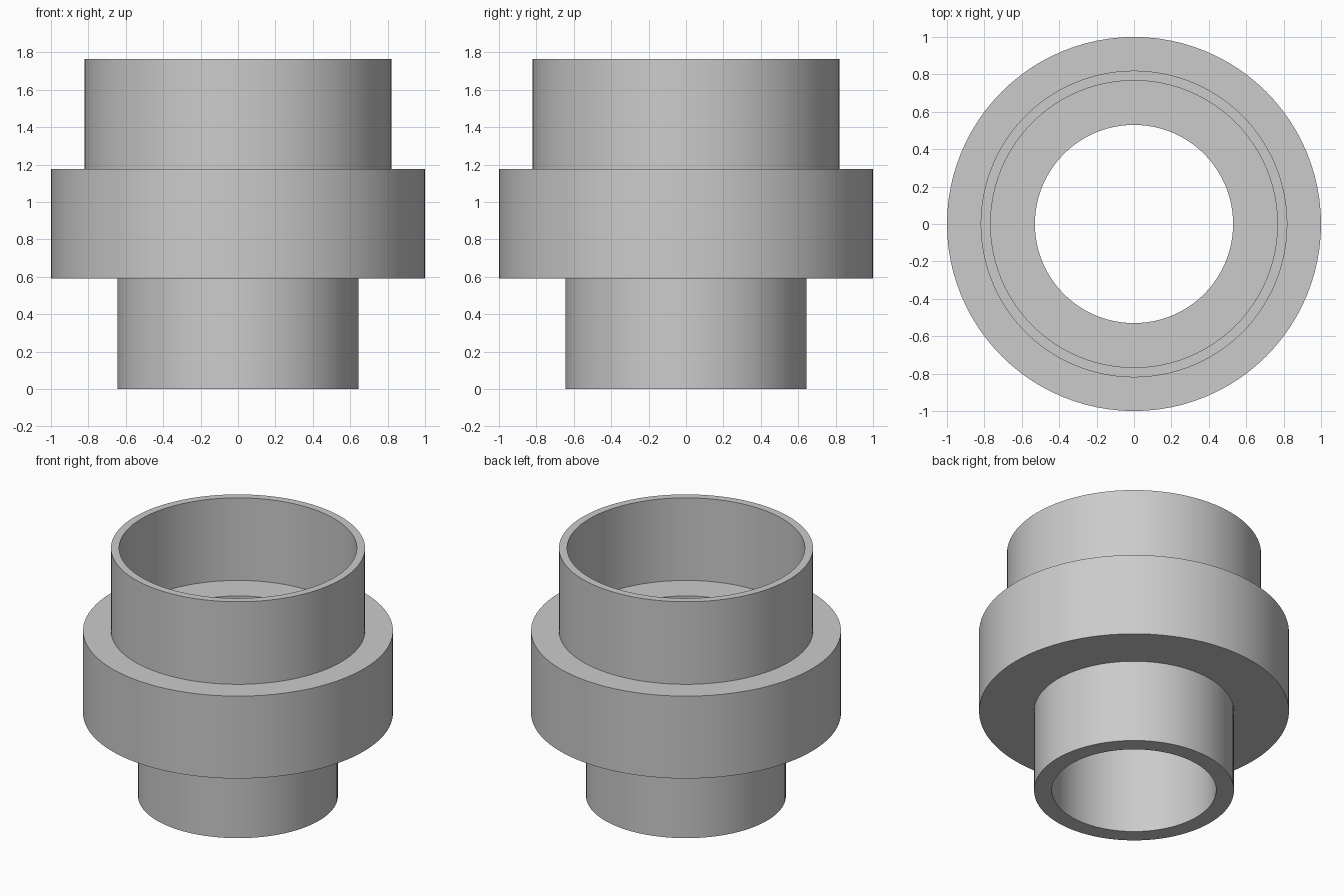
import bpy, bmesh, math
from mathutils import Matrix, Vector

cube = bpy.data.objects.get("Cube")
if cube:
    bpy.data.objects.remove(cube, do_unlink=True)

SEGMENTS = 96
BORE, SOCKET = 0.53, 0.767            # inner radii
SPIGOT, COLLAR, CUP = 0.645, 1.0, 0.82  # outer radii
Z_COLLAR, Z_SHELF, Z_RIM = 0.59, 1.177, 1.765

grey = bpy.data.materials.new("light grey")
grey.use_nodes = True
colour = (0.6, 0.6, 0.6, 1)
grey.diffuse_color = colour
grey.node_tree.nodes["Principled BSDF"].inputs["Base Color"].default_value = colour


def lathe(name, profile):
    """Revolve a closed (radius, height) profile around the z axis."""
    bm = bmesh.new()
    verts = [bm.verts.new((r, 0, z)) for r, z in profile]
    edges = [bm.edges.new((a, b)) for a, b in zip(verts, verts[1:] + verts[:1])]
    bmesh.ops.spin(bm, geom=verts + edges, cent=(0, 0, 0), axis=(0, 0, 1),
                   angle=math.tau, steps=SEGMENTS, use_merge=True)
    bmesh.ops.remove_doubles(bm, verts=bm.verts, dist=1e-5)
    bmesh.ops.recalc_face_normals(bm, faces=bm.faces)
    mesh = bpy.data.meshes.new(name)
    bm.to_mesh(mesh)
    bm.free()
    mesh.materials.append(grey)
    obj = bpy.data.objects.new(name, mesh)
    bpy.context.collection.objects.link(obj)
    bpy.ops.object.select_all(action="DESELECT")
    obj.select_set(True)
    bpy.context.view_layer.objects.active = obj
    bpy.ops.object.shade_smooth_by_angle(angle=math.radians(30))
    return obj


# Stepped pipe coupling: narrow spigot, wide collar, thin-walled cup
lathe("pipe_coupling", [
    (BORE, 0), (SPIGOT, 0), (SPIGOT, Z_COLLAR),
    (COLLAR, Z_COLLAR), (COLLAR, Z_SHELF), (CUP, Z_SHELF),
    (CUP, Z_RIM), (SOCKET, Z_RIM), (SOCKET, Z_SHELF), (BORE, Z_SHELF),
])
